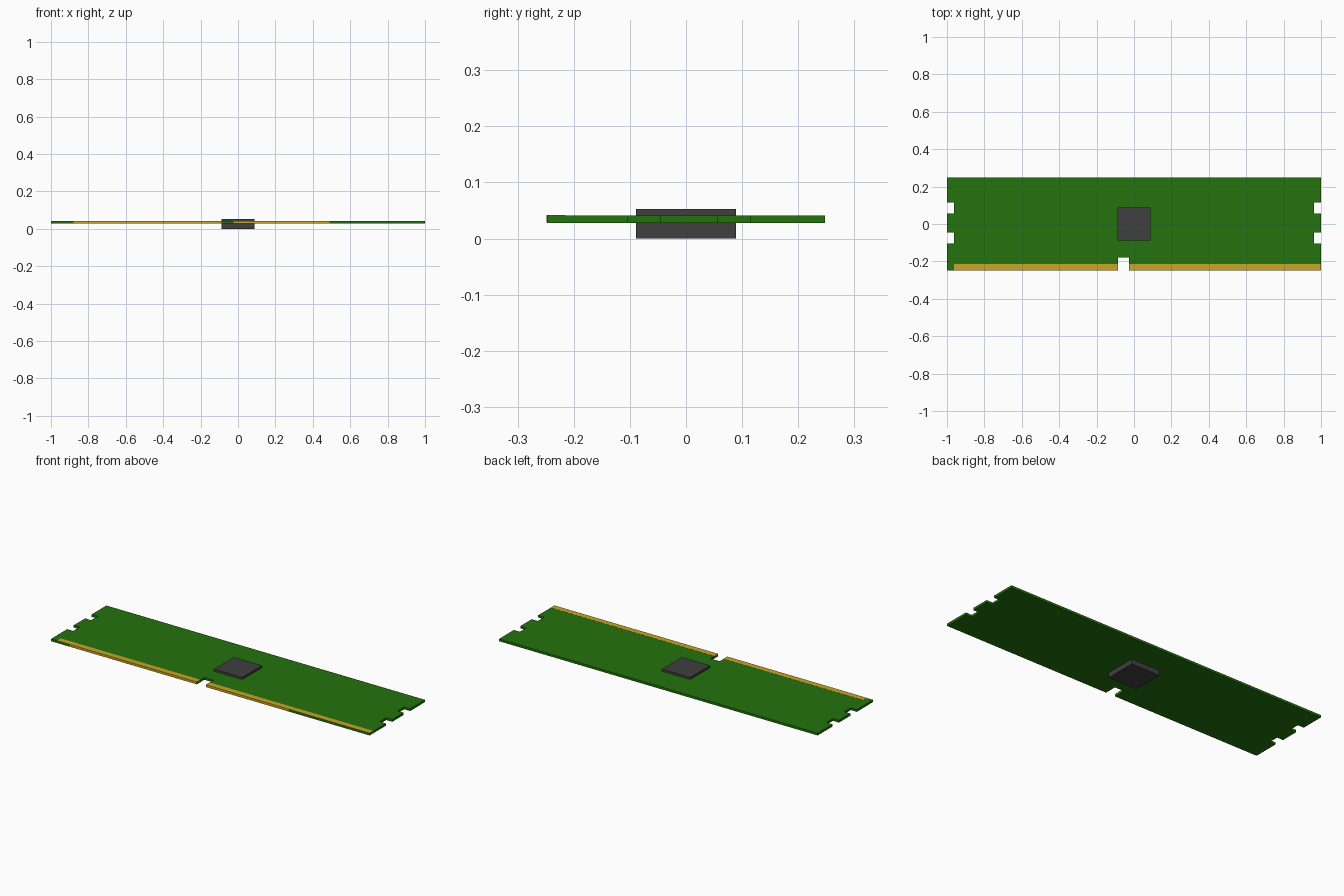
import bpy, bmesh

if "Cube" in bpy.data.objects:
    bpy.data.objects.remove(bpy.data.objects["Cube"])

Z0, Z1 = 0.028, 0.041      # board underside and top
SKIN = 0.0006              # plating thickness


def material(name, color):
    m = bpy.data.materials.new(name)
    m.diffuse_color = (*color, 1)
    m.use_nodes = True
    m.node_tree.nodes["Principled BSDF"].inputs["Base Color"].default_value = m.diffuse_color
    return m


def prism(name, outline, z0, z1, mat):
    """Extrude a flat outline from z0 to z1."""
    bm = bmesh.new()
    face = bm.faces.new([bm.verts.new((x, y, z0)) for x, y in outline])
    ext = bmesh.ops.extrude_face_region(bm, geom=[face])
    for v in ext["geom"]:
        if isinstance(v, bmesh.types.BMVert):
            v.co.z = z1
    bmesh.ops.recalc_face_normals(bm, faces=bm.faces)
    me = bpy.data.meshes.new(name)
    bm.to_mesh(me)
    bm.free()
    me.materials.append(mat)
    ob = bpy.data.objects.new(name, me)
    bpy.context.collection.objects.link(ob)
    return ob


def box(name, x0, x1, y0, y1, z0, z1, mat):
    return prism(name, [(x0, y0), (x1, y0), (x1, y1), (x0, y1)], z0, z1, mat)


green = material("board_green", (0.017, 0.17, 0.004))
gold = material("contact_gold", (0.58, 0.38, 0.02))
dark = material("chip_dark", (0.05, 0.05, 0.05))

# Circuit board with key slot and two latch notches on each short end
H, KEY0, KEY1 = 0.248, -0.085, -0.028
side = [(1, -H)]
for lo, hi in ((-0.103, -0.045), (0.057, 0.115)):
    side += [(1, lo), (0.962, lo), (0.962, hi), (1, hi)]
side.append((1, H))
key = [(KEY0, -H), (KEY0, -0.18), (KEY1, -0.18), (KEY1, -H)]
prism("circuit_board", key + side + [(-x, y) for x, y in reversed(side)], Z0, Z1, green)

# Gold contacts: top strips, and plating on the front edge
for tag, x0, x1 in (("left", -0.962, KEY0), ("right", KEY1, 1.0)):
    box("contact_strip_" + tag, x0, x1, -H, -0.215, Z1 - 0.004, Z1 + SKIN, gold)
for tag, x0, x1 in (("left", -0.88, KEY0), ("right", KEY1, 0.49)):
    box("contact_edge_" + tag, x0, x1, -H - SKIN, -H + 0.004, Z0 + 0.0005, Z1 + SKIN, gold)

# Memory chip, showing on both faces of the board
box("memory_chip", -0.089, 0.089, -0.089, 0.089, 0.0, 0.053, dark)
